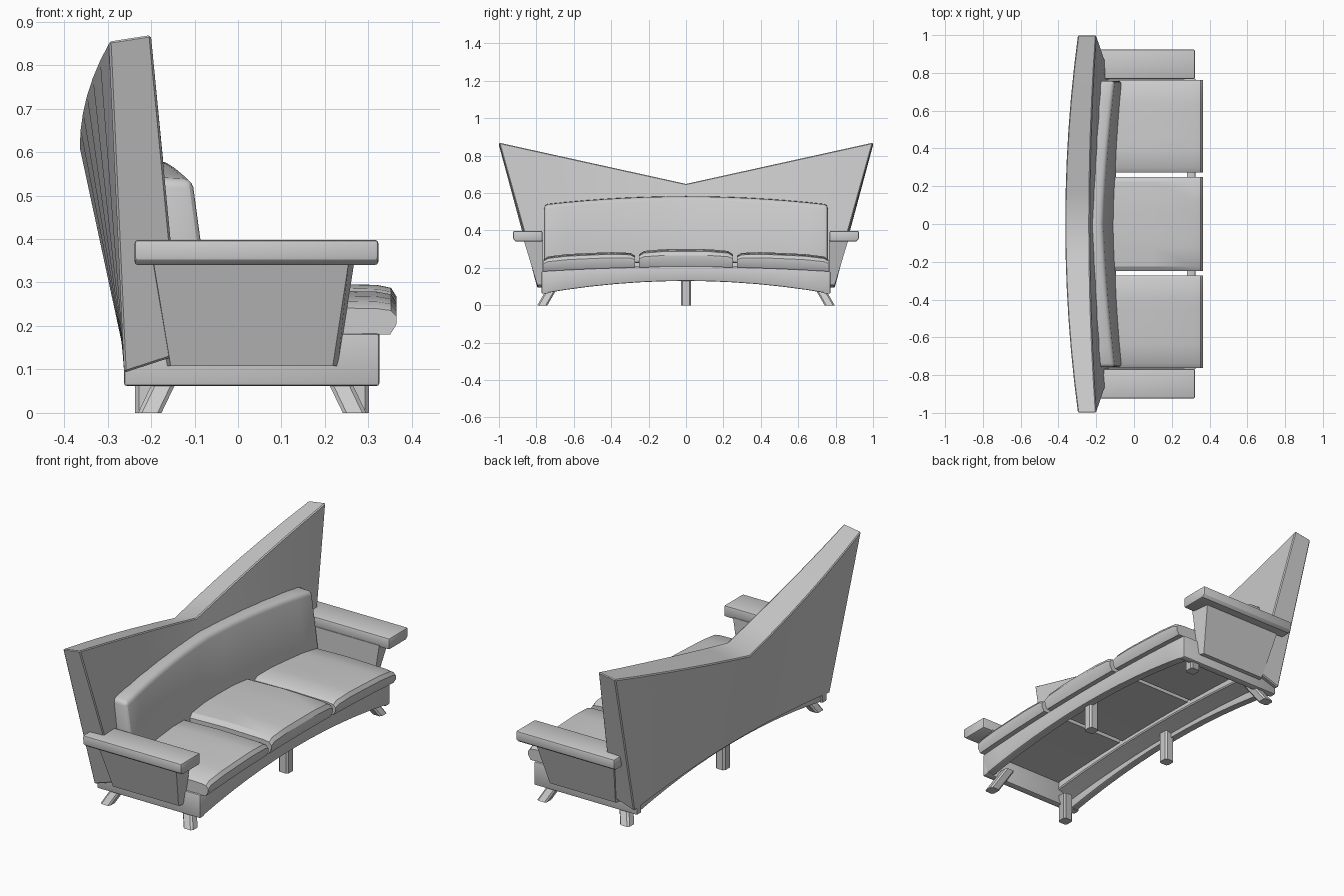
import bpy, bmesh
from mathutils import Vector

if "Cube" in bpy.data.objects:
    bpy.data.objects.remove(bpy.data.objects["Cube"])


def loft(name, rings, bevel=0.0, segs=2, angle=0.6):
    """Closed solid through a list of rings of 3D points."""
    bm = bmesh.new()
    rows = [[bm.verts.new(p) for p in r] for r in rings]
    n = len(rows[0])
    for a, b in zip(rows, rows[1:]):
        for i in range(n):
            j = (i + 1) % n
            bm.faces.new((a[i], a[j], b[j], b[i]))
    bm.faces.new(rows[0][::-1])
    bm.faces.new(rows[-1])
    bmesh.ops.recalc_face_normals(bm, faces=bm.faces)
    me = bpy.data.meshes.new(name)
    bm.to_mesh(me)
    bm.free()
    ob = bpy.data.objects.new(name, me)
    bpy.context.collection.objects.link(ob)
    bpy.ops.object.select_all(action='DESELECT')
    ob.select_set(True)
    bpy.context.view_layer.objects.active = ob
    if bevel:
        m = ob.modifiers.new("Bevel", 'BEVEL')
        m.width, m.segments = bevel, segs
        m.limit_method, m.angle_limit = 'ANGLE', angle
        bpy.ops.object.modifier_apply(modifier=m.name)
    bpy.ops.object.shade_smooth_by_angle(angle=0.5)
    return ob


def span(a, b, n):
    return [a + (b - a) * i / n for i in range(n + 1)]


def arch(y, end, mid):
    return mid + (end - mid) * (y / 0.77) ** 2


# winged back panel: straight foot, bowed top with a central dip
def panel_ring(u):
    bow, lift, foot = 1 - u * u, abs(u), arch(u * 0.77, 0, 0.045)
    yb = u * 0.795
    return [(-0.262, yb, 0.092 + foot), (-0.13, yb, 0.135 + foot),
            (-0.2 - 0.035 * bow, u, 0.65 + 0.22 * lift),
            (-0.297 - 0.068 * bow, u, 0.615 + 0.24 * lift)]


loft("back_panel", [panel_ring(u) for u in span(-1, 1, 12)], 0.005, 1)


def panel_front(y, z):
    t = (z - 0.14) / 0.6
    for _ in range(4):
        u = y / (0.795 + 0.205 * t)
        t = (z - 0.14) / (0.51 + 0.22 * abs(u))
    return -0.13 - t * (0.07 + 0.035 * (1 - u * u))


# bowed back cushion
def back_cushion_ring(y):
    top, low = arch(y, 0.535, 0.58), arch(y, 0.19, 0.23)
    ends = (y / 0.755) ** 2
    return [(panel_front(y, low) - 0.02, y, low),
            (panel_front(y, low) + 0.05 + 0.028 * ends, y, low),
            (panel_front(y, top) + 0.055 + 0.018 * ends, y, top),
            (panel_front(y, top) - 0.02, y, top + 0.004)]


loft("back_cushion", [back_cushion_ring(y) for y in span(-0.758, 0.758, 14)], 0.02, 3)


# three seat cushions following the arched base
seat_profile = [(-0.14, 0), (0.35, 0), (0.364, 0.035), (0.365, 0.065),
                (0.352, 0.087), (0.32, 0.094), (0.1, 0.1), (-0.14, 0.092)]
for i, (y0, y1) in enumerate([(-0.763, -0.272), (-0.25, 0.25), (0.272, 0.763)]):
    rings = []
    for k, y in enumerate(span(y0, y1, 8)):
        s = (0.6, 1, 1, 1, 1, 1, 1, 1, 0.6)[k] if k not in (0, 8) else 0.74
        if k in (1, 7):
            y = y0 + 0.025 if k == 1 else y1 - 0.025
            s = 0.92
        base = arch(y, 0.18, 0.205)
        crown = max(s, 0.0) * (0.88 + 0.12 * (abs(y) < 0.26))
        rings.append([(x, y, base + z * crown * (0.97 if abs(y) > 0.26 else 0.95))
                      for x, z in seat_profile])
    loft("seat_cushion_%d" % (i + 1), rings)


# arched front and rear rails
def rail(name, x0, x1):
    rings = []
    for y in span(-0.77, 0.77, 12):
        b, t = arch(y, 0.062, 0.13), arch(y, 0.182, 0.21)
        rings.append([(x0, y, b), (x1, y, b), (x1, y, t), (x0, y, t)])
    loft(name, rings, 0.006, 2)


rail("front_rail", 0.28, 0.325)
rail("rear_rail", -0.255, -0.215)


def slab(name, x0, x1, y0, y1, z0, z1, bevel):
    loft(name, [[(x0, y, z0), (x1, y, z0), (x1, y, z1), (x0, y, z1)]
                for y in (y0, y1)], bevel)


# square leg with chamfered corners between two points
def leg(name, foot, top):
    r, c = 0.027, 0.018
    octa = [(r, c), (c, r), (-c, r), (-r, c), (-r, -c), (-c, -r), (c, -r), (r, -c)]
    loft(name, [[Vector(p) + Vector((dx, dy, 0)) for dx, dy in octa]
                for p in (foot, top)])


for s, side in ((-1, "left"), (1, "right")):
    # base end board
    slab("base_end_" + side, -0.262, 0.325, s * 0.735, s * 0.772, 0.062, 0.182, 0.006)
    # wedge-shaped arm support
    inner = [(-0.165, 0.108), (0.23, 0.108), (0.268, 0.35), (-0.205, 0.35)]
    outer = [(-0.155, 0.108, 0.795), (0.218, 0.108, 0.795),
             (0.255, 0.35, 0.868), (-0.195, 0.35, 0.868)]
    loft("arm_support_" + side, [[(x, s * 0.765, z) for x, z in inner],
                                 [(x, s * y, z) for x, z, y in outer]])
    # armrest with a sloped outer edge
    section = [(0.768, 0.34), (0.908, 0.34), (0.924, 0.352), (0.924, 0.398), (0.768, 0.398)]
    loft("armrest_" + side, [[(x, s * y, z) for y, z in section]
                             for x in (-0.238, 0.323)], 0.008, 2, 0.9)
    # splayed corner legs
    leg("front_leg_" + side, (0.268, s * 0.768, 0), (0.22, s * 0.71, 0.1))
    leg("rear_leg_" + side, (-0.203, s * 0.768, 0), (-0.155, s * 0.71, 0.1))

# straight centre legs
leg("front_centre_leg", (0.274, 0, 0), (0.274, 0, 0.16))
leg("rear_centre_leg", (-0.21, 0, 0), (-0.21, 0, 0.16))
